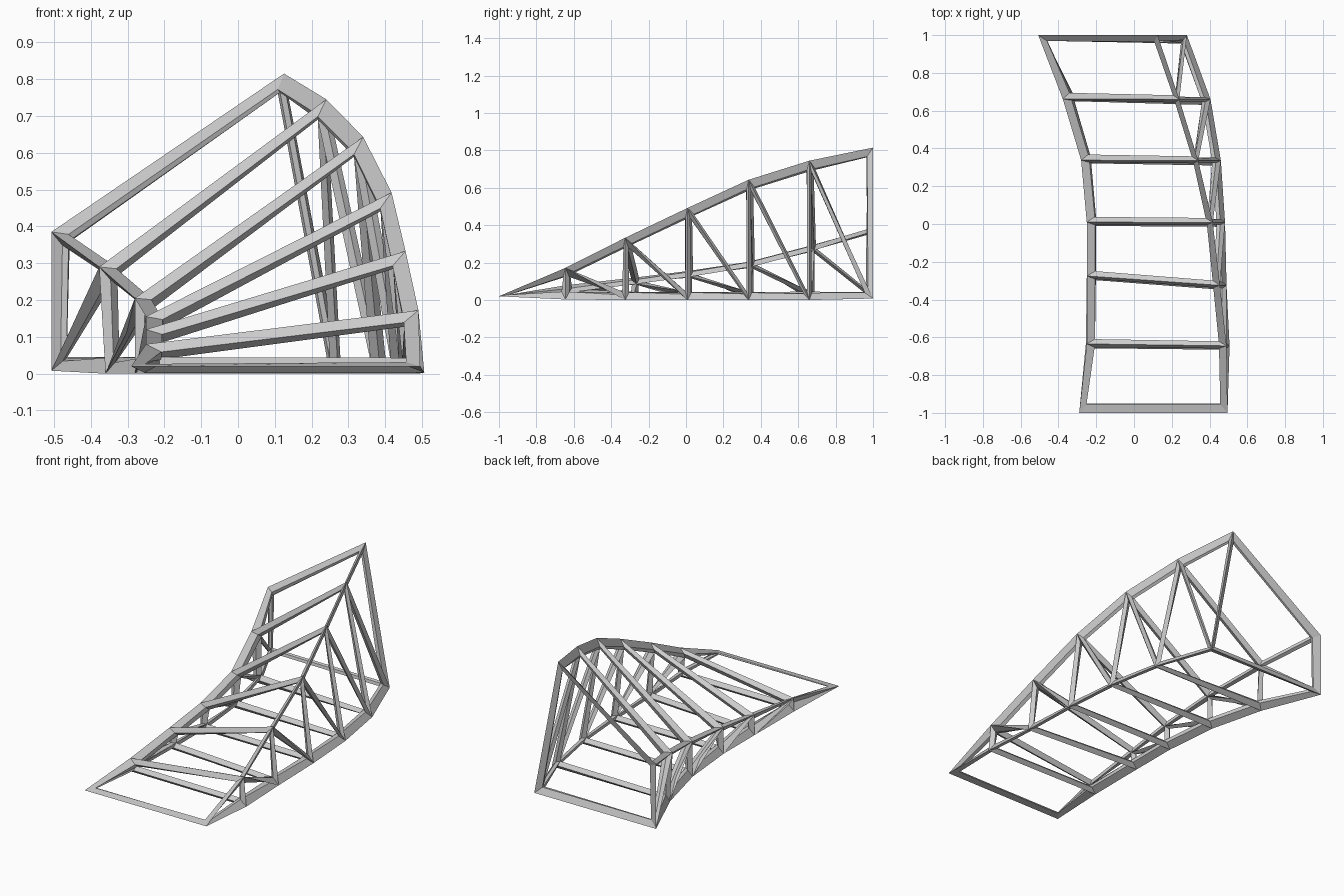
import bpy, bmesh

if "Cube" in bpy.data.objects:
    bpy.data.objects.remove(bpy.data.objects["Cube"])

# Outer corners at each station: left y, right y, left bottom x, left top (x, z),
# right bottom x, right top (x, z), bottom z
stations = [
    (-0.635, -0.645, -0.255, (-0.25, 0.08), 0.506, (0.49, 0.172), 0.003),
    (-0.275, -0.325, -0.25, (-0.25, 0.12), 0.49, (0.455, 0.333), 0.0),
    (0.01, 0.008, -0.25, (-0.25, 0.155), 0.482, (0.417, 0.492), 0.0),
    (0.338, 0.335, -0.28, (-0.28, 0.205), 0.46, (0.34, 0.643), 0.0),
    (0.662, 0.66, -0.36, (-0.377, 0.29), 0.405, (0.24, 0.745), 0.0),
    (1.0, 1.0, -0.507, (-0.507, 0.385), 0.28, (0.125, 0.815), 0.008),
]

bm = bmesh.new()
# Low front edge of the ramp
tip = [bm.verts.new((-0.29, -1, 0.02)), bm.verts.new((0.495, -1, 0.02))]
rings = [[tip[0], tip[0], tip[1], tip[1]]]
for yl, yr, lb, lt, rb, rt, z in stations:
    rings.append([bm.verts.new(p) for p in (
        (lb, yl, z), (lt[0], yl, lt[1]), (rt[0], yr, rt[1]), (rb, yr, z))])

for i, (a, b) in enumerate(zip(rings, rings[1:])):
    # Deck and base panels
    bm.faces.new((a[1], a[2], b[2], b[1]))
    bm.faces.new((a[3], a[0], b[0], b[3]))
    # Side panels split by a brace from upper front to lower rear
    for bot, top in ((0, 1), (3, 2)):
        bm.faces.new((a[top], b[top], b[bot]))
        if i:
            bm.faces.new((a[bot], a[top], b[bot]))
bm.faces.new(rings[-1])
bmesh.ops.recalc_face_normals(bm, faces=bm.faces)

mesh = bpy.data.meshes.new("ramp_frame")
bm.to_mesh(mesh)
bm.free()
frame = bpy.data.objects.new("ramp_frame", mesh)
bpy.context.collection.objects.link(frame)

# Turn every panel edge into a strut
wire = frame.modifiers.new("struts", 'WIREFRAME')
wire.thickness = 0.06
wire.offset = -1
wire.use_even_offset = False
wire.use_replace = True
